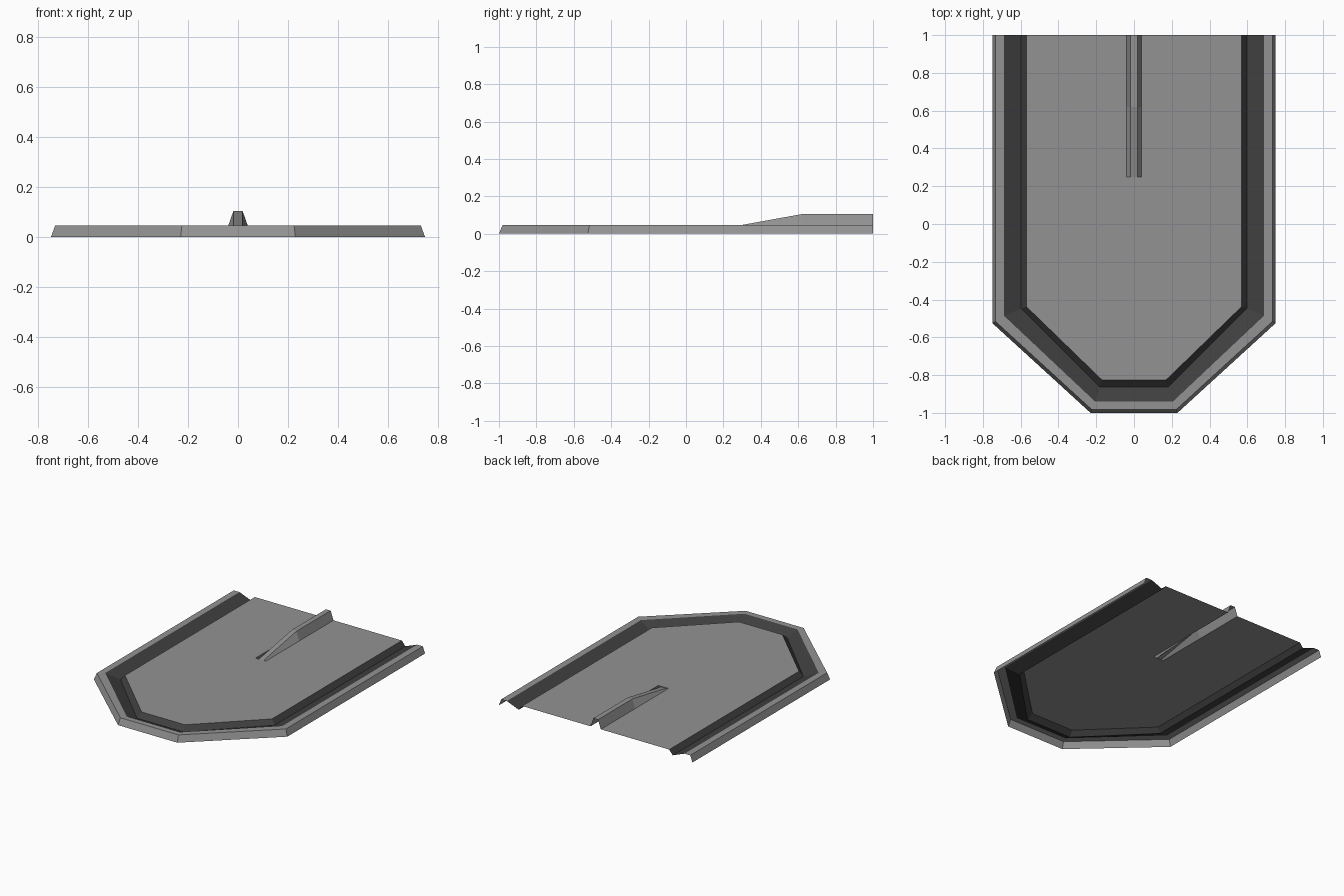
import bpy

if "Cube" in bpy.data.objects:
    bpy.data.objects.remove(bpy.data.objects["Cube"])

def material(name, v):
    m = bpy.data.materials.new(name)
    m.diffuse_color = (v, v, v, 1)
    m.use_nodes = True
    m.node_tree.nodes["Principled BSDF"].inputs["Base Color"].default_value = m.diffuse_color
    return m

light = material("light grey", 0.29)
dark = material("dark grey", 0.05)

def half_sheet(name, verts, faces, mat):
    """Right half of an open sheet, mirrored across x = 0."""
    me = bpy.data.meshes.new(name)
    me.from_pydata(verts, [], faces)
    me.materials.append(mat)
    ob = bpy.data.objects.new(name, me)
    bpy.context.collection.objects.link(ob)
    mod = ob.modifiers.new("mirror", 'MIRROR')
    mod.use_axis = (True, False, False)
    mod.use_clip = True
    return ob

def ring(side, corner_y, front_x, front_y, z):
    """Half outline from the back edge round to the front middle."""
    return [(side, 1, z), (side, corner_y, z), (front_x, front_y, z), (0, front_y, z)]

def band(name, rings, mat):
    verts = [p for r in rings for p in r]
    faces = []
    for j in range(len(rings) - 1):
        for i in range(3):
            a, b = j * 4 + i, (j + 1) * 4 + i
            faces.append((a, b, b + 1, a + 1))
    return half_sheet(name, verts, faces, mat)

PANEL_Z = 0.043
outer_bottom = ring(0.75, -0.525, 0.23, -1.0, 0)
outer_top = ring(0.733, -0.516, 0.225, -0.981, 0.046)
inner_top = ring(0.689, -0.485, 0.205, -0.941, 0.046)
groove_low = ring(0.597, -0.448, 0.18, -0.863, 0.010)
panel_edge = ring(0.57, -0.437, 0.168, -0.827, PANEL_Z)

# Raised outer rim and dark groove inside it
band("rim", [outer_bottom, outer_top, inner_top], light)
band("groove", [inner_top, groove_low, panel_edge], dark)

# Flat panel with a slot below the ridge
FOOT, TOP, START = 0.04, 0.018, 0.25
panel = panel_edge[::-1] + [(FOOT, 1, PANEL_Z), (FOOT, START, PANEL_Z), (0, START, PANEL_Z)]
half_sheet("panel", panel, [tuple(range(len(panel)))], light)

# Hollow ridge: ramp, then level to the back
stations = [(START, 0.038), (0.62, 0.105), (1.0, 0.105)]
verts, faces = [], []
for y, z in stations:
    verts += [(0, y, z), (TOP, y, z), (FOOT, y, PANEL_Z)]
for j in range(2):
    for i in range(2):
        a, b = j * 3 + i, (j + 1) * 3 + i
        faces.append((a, a + 1, b + 1, b))
verts.append((0, START, PANEL_Z))
faces.append((0, 9, 2, 1))  # small closing lip at the ramp foot
half_sheet("ridge", verts, faces, light)
